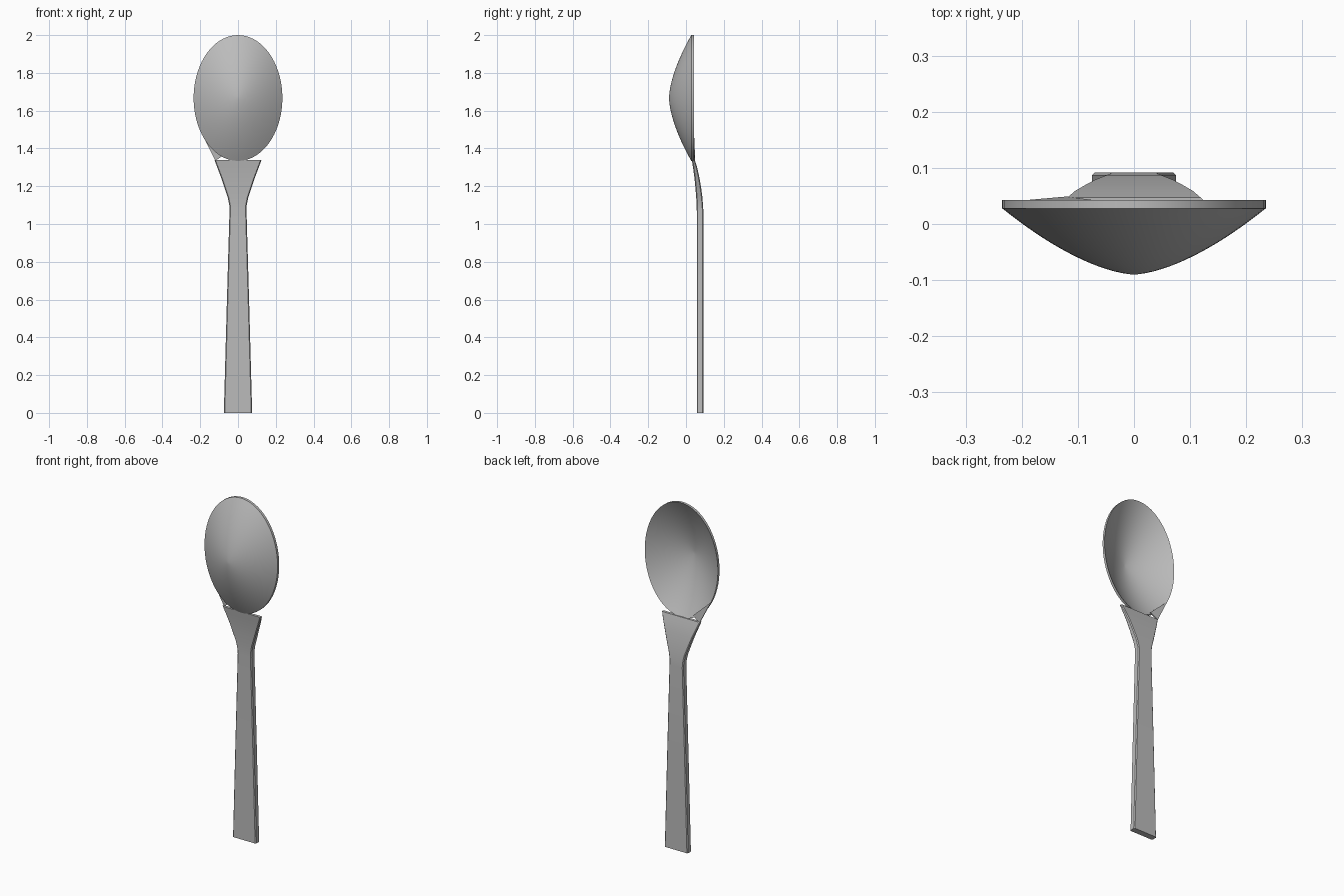
import bpy, bmesh, math

if "Cube" in bpy.data.objects:
    bpy.data.objects.remove(bpy.data.objects["Cube"])

steel = bpy.data.materials.new("brushed steel")
steel.diffuse_color = (0.5, 0.5, 0.5, 1)
steel.use_nodes = True
steel.node_tree.nodes["Principled BSDF"].inputs["Base Color"].default_value = steel.diffuse_color


def finish(name, bm, angle=35):
    bmesh.ops.recalc_face_normals(bm, faces=bm.faces)
    me = bpy.data.meshes.new(name)
    bm.to_mesh(me)
    bm.free()
    me.materials.append(steel)
    ob = bpy.data.objects.new(name, me)
    bpy.context.collection.objects.link(ob)
    bpy.ops.object.select_all(action='DESELECT')
    ob.select_set(True)
    bpy.context.view_layer.objects.active = ob
    bpy.ops.object.shade_smooth_by_angle(angle=math.radians(angle))
    return ob


def skin(bm, rings):
    """Join consecutive closed rings of points with quads."""
    vs = [[bm.verts.new(p) for p in r] for r in rings]
    n = len(vs[0])
    for a, b in zip(vs, vs[1:]):
        for i in range(n):
            j = (i + 1) % n
            bm.faces.new((a[i], a[j], b[j], b[i]))
    return vs


# Bowl: elliptical shell, outer surface, thin rim, then inner surface
SEG, RINGS, T = 72, 16, 0.015
CZ, RX, RZ = 1.667, 0.235, 0.333


def bowl_ring(r, shift):
    y = -0.09 + 0.118 * r ** 1.6 + shift
    return [(RX * r * math.cos(2 * math.pi * i / SEG), y,
             CZ + RZ * r * math.sin(2 * math.pi * i / SEG)) for i in range(SEG)]


radii = [(k + 0.5) / (RINGS + 0.5) for k in range(RINGS + 1)]
bm = bmesh.new()
vs = skin(bm, [bowl_ring(r, 0) for r in radii] + [bowl_ring(r, T) for r in reversed(radii)])
for ring, y in ((vs[0], -0.09), (vs[-1], -0.09 + T)):
    tip = bm.verts.new((0, y, CZ))
    for i in range(SEG):
        bm.faces.new((ring[i], ring[(i + 1) % SEG], tip))
finish("bowl", bm)

# Handle: chamfered strip, flared and bent forward at the neck
# stations: height, half width, front y, back y
stations = [(0, .075, .057, .092), (.55, .060, .057, .092), (1.07, .045, .057, .092),
            (1.10, .046, .056, .090), (1.14, .054, .054, .087), (1.20, .074, .049, .079),
            (1.25, .091, .044, .070), (1.30, .110, .037, .059), (1.338, .124, .031, .047)]


def section(z, w, f, b):
    c = 0.005
    half = [(w - c, f), (w, f + c), (w, b - c), (w - c, b)]
    return [(x, y, z) for x, y in half] + [(-x, y, z) for x, y in reversed(half)]


bm = bmesh.new()
vs = skin(bm, [section(*s) for s in stations])
bm.faces.new(vs[0])
bm.faces.new(vs[-1])
finish("handle", bm, 30)

# Thin web joining one shoulder of the handle to the bowl rim
bm = bmesh.new()
web = [(-.120, .042, 1.335), (-.188, .036, 1.470), (-.075, .036, 1.365)]
skin(bm, [web, [(x, y + .007, z) for x, y, z in web]])
bm.verts.ensure_lookup_table()
bm.faces.new(bm.verts[:3])
bm.faces.new(bm.verts[3:])
finish("shoulder_web", bm)
